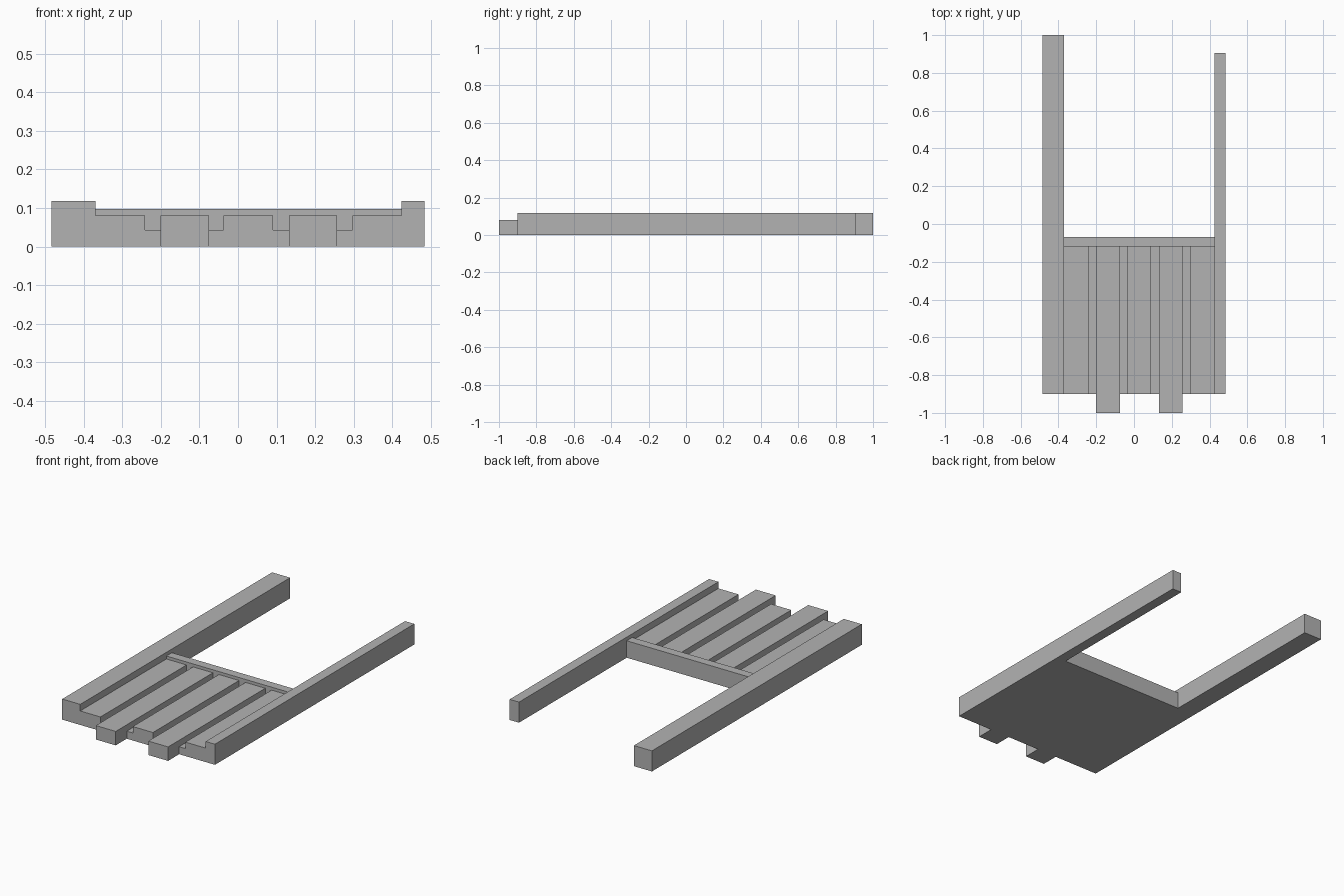
import bpy
import bmesh

cube = bpy.data.objects.get("Cube")
if cube:
    bpy.data.objects.remove(cube, do_unlink=True)

# Single plain grey material
GREY = (0.45, 0.45, 0.45, 1.0)
grey = bpy.data.materials.new("plain_grey")
grey.use_nodes = True
grey.diffuse_color = GREY
grey.node_tree.nodes["Principled BSDF"].inputs["Base Color"].default_value = GREY


def extrude_profile(name, profile, y0, y1):
    """Extrude an x-z outline along y into a flat-shaded solid."""
    bm = bmesh.new()
    face = bm.faces.new([bm.verts.new((x, y0, z)) for x, z in profile])
    result = bmesh.ops.extrude_face_region(bm, geom=[face])
    moved = [v for v in result["geom"] if isinstance(v, bmesh.types.BMVert)]
    bmesh.ops.translate(bm, verts=moved, vec=(0, y1 - y0, 0))
    bmesh.ops.recalc_face_normals(bm, faces=bm.faces)
    mesh = bpy.data.meshes.new(name)
    bm.to_mesh(mesh)
    bm.free()
    mesh.materials.append(grey)
    obj = bpy.data.objects.new(name, mesh)
    bpy.context.collection.objects.link(obj)
    return obj


def box(name, x0, x1, y0, y1, top):
    return extrude_profile(name, [(x0, 0), (x1, 0), (x1, top), (x0, top)], y0, y1)


LEFT, RIGHT = -0.37, 0.425
FRONT, BAR_FRONT, BAR_BACK = -0.9, -0.12, -0.07
RAIL_TOP, BAR_TOP, SLAT_TOP, GROOVE_TOP = 0.118, 0.097, 0.08, 0.043

# Side rails: wide one and narrow one, reaching past the deck at the back
box("right_rail", -0.484, LEFT, FRONT, 1.0, RAIL_TOP)
box("left_rail", RIGHT, 0.484, FRONT, 0.905, RAIL_TOP)

# Slatted deck: one stepped outline with grooves between the slats
slats = [(LEFT, -0.242), (-0.201, -0.075), (-0.037, 0.091),
         (0.132, 0.257), (0.297, RIGHT)]
outline = [(LEFT, 0)]
for i, (a, b) in enumerate(slats):
    if i > 0:
        outline.append((a, GROOVE_TOP))
    outline += [(a, SLAT_TOP), (b, SLAT_TOP)]
    if i < len(slats) - 1:
        outline.append((b, GROOVE_TOP))
outline.append((RIGHT, 0))
extrude_profile("slatted_deck", outline, FRONT, BAR_FRONT)

# Tabs continuing every second slat out of the front edge
for side, (a, b) in zip(("right", "left"), slats[1::2]):
    box(side + "_front_tab", a, b, -1.0, FRONT, SLAT_TOP)

# Crossbar closing the back of the deck
box("crossbar", LEFT, RIGHT, BAR_FRONT, BAR_BACK, BAR_TOP)
